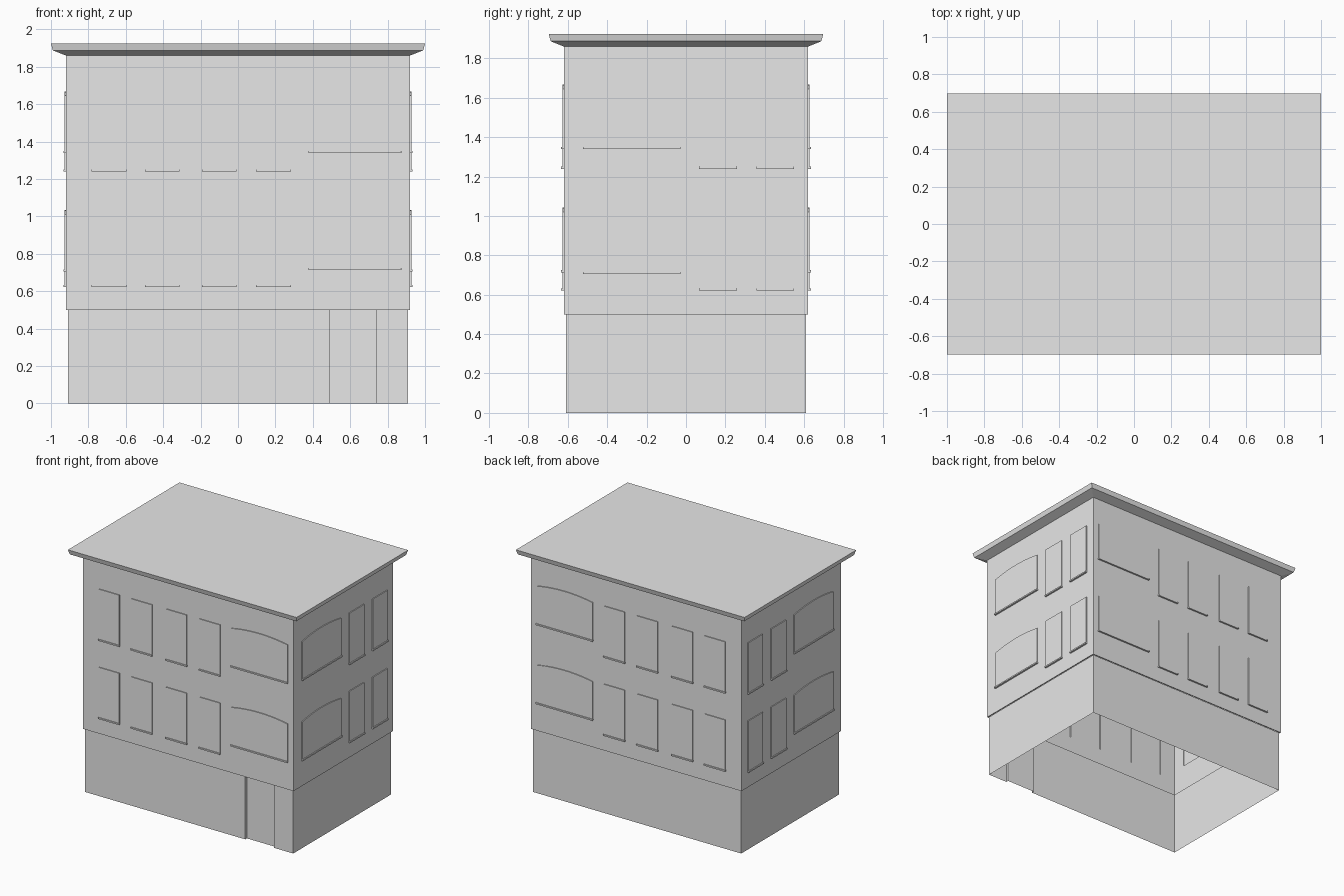
import bpy
import bmesh
from mathutils import Vector

cube = bpy.data.objects.get("Cube")
if cube:
    bpy.data.objects.remove(cube, do_unlink=True)

grey = bpy.data.materials.new("plain_grey")
grey.use_nodes = True
GREY = (0.8, 0.8, 0.8, 1)
grey.diffuse_color = GREY
grey.node_tree.nodes["Principled BSDF"].inputs["Base Color"].default_value = GREY

WX, WY = 0.92, 0.62        # half size of the upper walls
BASE_TOP = 0.5
STEP = 0.01                # base is set in from the upper walls
PANEL, SILL = 0.007, 0.014  # how far windows and sills stand out


def finish(name, bm, fix_normals=True):
    if fix_normals:
        bmesh.ops.recalc_face_normals(bm, faces=bm.faces)
    mesh = bpy.data.meshes.new(name)
    bm.to_mesh(mesh)
    bm.free()
    mesh.materials.append(grey)
    obj = bpy.data.objects.new(name, mesh)
    bpy.context.scene.collection.objects.link(obj)
    return obj


def loft(bm, rings, cap_ends=True):
    """Skin a list of equal-length point rings."""
    loops = [[bm.verts.new(p) for p in ring] for ring in rings]
    for a, b in zip(loops, loops[1:]):
        for i in range(len(a)):
            j = (i + 1) % len(a)
            bm.faces.new((a[i], a[j], b[j], b[i]))
    if cap_ends:
        bm.faces.new(loops[0][::-1])
        bm.faces.new(loops[-1])


def rectangle(x, y, z):
    return [(-x, -y, z), (x, -y, z), (x, y, z), (-x, y, z)]


# Each wall maps (along, height, outward) to a point in space
WALLS = {
    "front": lambda u, z, d: (u, -WY - d, z),
    "back": lambda u, z, d: (u, WY + d, z),
    "left": lambda u, z, d: (WX + d, u, z),
    "right": lambda u, z, d: (-WX - d, u, z),
}


def prism(bm, wall, outline, inner, outer):
    place = WALLS[wall]
    loft(bm, [[place(u, z, d) for u, z in outline] for d in (inner, outer)])


def window_outline(u0, u1, z0, z1, rise):
    """Rectangle whose top bows up by rise."""
    points = [(u0, z0), (u1, z0)]
    steps = 10 if rise else 1
    for i in range(steps + 1):
        t = i / steps
        points.append((u1 + (u0 - u1) * t, z1 + rise * 4 * t * (1 - t)))
    return points


# Window layout: (start, end) along the wall
LONG = [(-0.78, -0.6), (-0.495, -0.315), (-0.19, -0.01), (0.1, 0.28)]
SHORT = [(0.07, 0.255), (0.36, 0.545)]
panels, sills = bmesh.new(), bmesh.new()
for wall in WALLS:
    long_wall = wall in ("front", "back")
    wide = (0.38, 0.87) if long_wall else (-0.52, -0.03)
    wide_drop = 0.625 if long_wall else 0.635
    openings = []
    for u0, u1 in LONG if long_wall else SHORT:
        openings += [(u0, u1, 1.245, 1.645, 0), (u0, u1, 0.627, 1.027, 0)]
    for drop in (0, wide_drop):
        openings.append((*wide, 1.345 - drop, 1.645 - drop, 0.023))
    for u0, u1, z0, z1, rise in openings:
        prism(panels, wall, window_outline(u0, u1, z0, z1, rise), -0.02, PANEL)
        ledge = window_outline(u0 - 0.003, u1 + 0.003, z0 - 0.006, z0 + 0.005, 0)
        prism(sills, wall, ledge, 0, SILL)
window_panels = finish("window_panels", panels)
finish("window_sills", sills)

# Upper storeys with the flared cornice and flat roof
shell = bmesh.new()
loft(shell, [rectangle(WX, WY, BASE_TOP), rectangle(WX, WY, 1.86),
             rectangle(0.99, 0.687, 1.887), rectangle(1, 0.697, 1.924)])
upper = finish("upper_storeys", shell)

# Raise the windows out of the walls
union = upper.modifiers.new("windows", "BOOLEAN")
union.operation = "UNION"
union.solver = "EXACT"
union.object = window_panels
graph = bpy.context.evaluated_depsgraph_get()
bm = bmesh.new()
bm.from_mesh(bpy.data.meshes.new_from_object(upper.evaluated_get(graph)))
upper.modifiers.clear()
bpy.data.objects.remove(window_panels, do_unlink=True)

# Open the underside, leaving a narrow ledge above the base
floor = [f for f in bm.faces if f.normal.z < -0.99
         and abs(f.calc_center_median().z - BASE_TOP) < 0.001]
bmesh.ops.inset_region(bm, faces=floor, thickness=STEP)
bmesh.ops.delete(bm, geom=floor, context="FACES")
bm.to_mesh(upper.data)
bm.free()

# Ground storey walls with a recessed doorway
bx, by = WX - STEP, WY - STEP
d0, d1, back = 0.49, 0.74, -by + 0.02
plan = [(-bx, -by), (d0, -by), (d0, back), (d1, back), (d1, -by),
        (bx, -by), (bx, by), (-bx, by)]
base = bmesh.new()
loft(base, [[(x, y, z) for x, y in plan] for z in (0, BASE_TOP)], cap_ends=False)
finish("ground_storey", base, fix_normals=False)

# Soffit over the doorway
soffit = bmesh.new()
soffit.faces.new([soffit.verts.new(Vector((x, y, BASE_TOP))) for x, y in
                  ((d0, -by), (d0, back), (d1, back), (d1, -by))])
finish("door_soffit", soffit, fix_normals=False)
